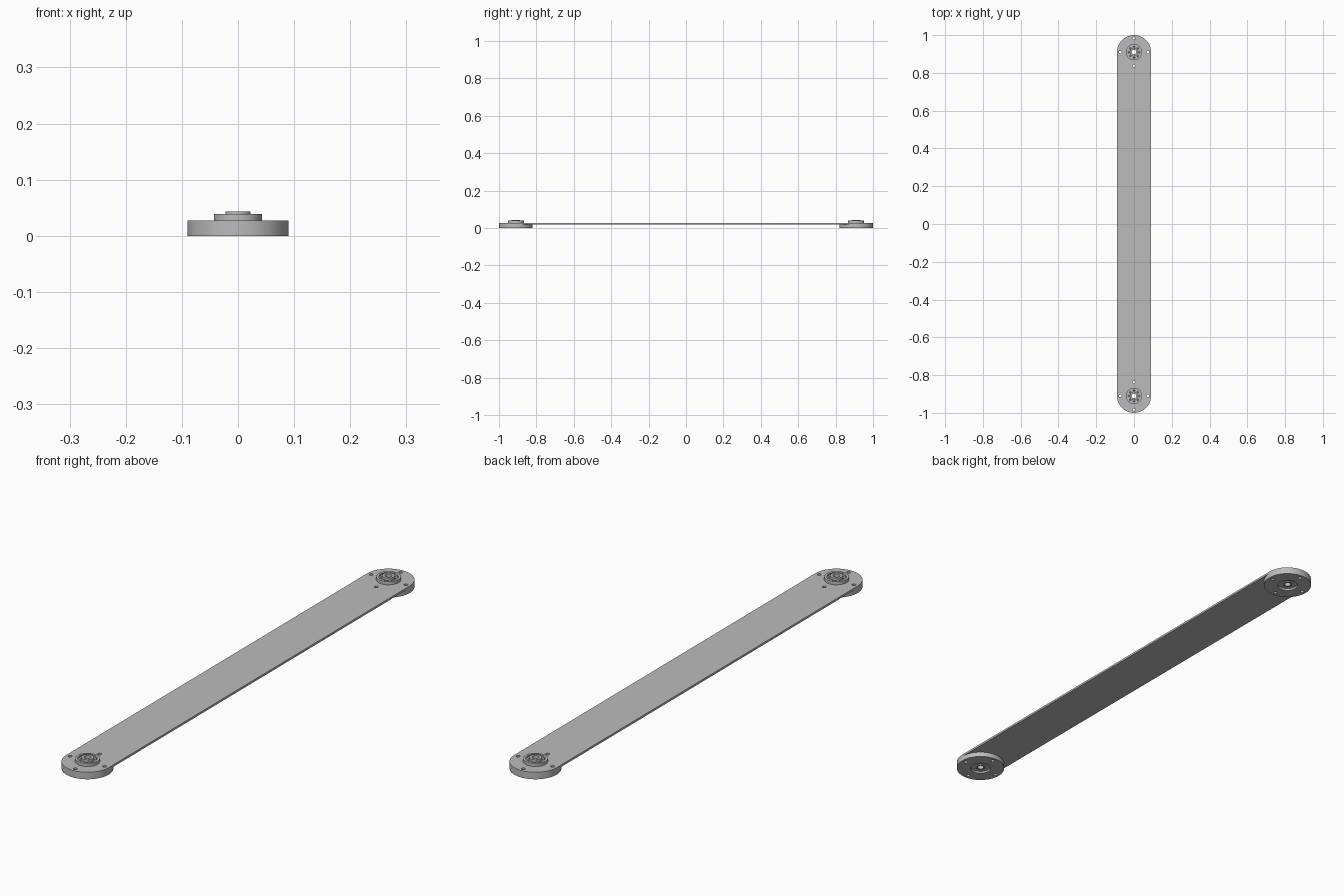
import bpy, bmesh
from math import sin, cos, pi, radians
from mathutils import Matrix, Vector

cube = bpy.data.objects.get("Cube")
if cube:
    bpy.data.objects.remove(cube)

R = 0.09            # end radius
C = 1 - R           # pivot distance from the centre
Z_PLATE, Z_TOP = 0.019, 0.027

steel = bpy.data.materials.new("grey_steel")
steel.use_nodes = True
steel.diffuse_color = (0.5, 0.5, 0.5, 1)
steel.node_tree.nodes["Principled BSDF"].inputs["Base Color"].default_value = (0.5, 0.5, 0.5, 1)


def arc(y, r, n, start=0, sweep=2 * pi):
    return [(r * cos(start + sweep * i / n), y + r * sin(start + sweep * i / n)) for i in range(n)]


def finish(obj):
    obj.data.materials.clear()
    obj.data.materials.append(steel)
    bpy.ops.object.select_all(action="DESELECT")
    obj.select_set(True)
    bpy.context.view_layer.objects.active = obj
    bpy.ops.object.shade_smooth_by_angle(angle=radians(30))


def slab(name, loops, z0, z1):
    """Extrude an outline with holes between two heights."""
    curve = bpy.data.curves.new(name + "_outline", "CURVE")
    curve.dimensions = "2D"
    curve.fill_mode = "BOTH"
    curve.extrude = (z1 - z0) / 2
    for loop in loops:
        s = curve.splines.new("POLY")
        s.points.add(len(loop) - 1)
        for p, (x, y) in zip(s.points, loop):
            p.co = (x, y, 0, 1)
        s.use_cyclic_u = True
    temp = bpy.data.objects.new(name + "_outline", curve)
    mesh = bpy.data.meshes.new_from_object(temp)
    mesh.name = name
    bpy.data.objects.remove(temp)
    mesh.transform(Matrix.Translation((0, 0, (z0 + z1) / 2)))
    bm = bmesh.new()
    bm.from_mesh(mesh)
    bmesh.ops.remove_doubles(bm, verts=bm.verts, dist=1e-5)
    bmesh.ops.recalc_face_normals(bm, faces=bm.faces)
    bm.to_mesh(mesh)
    bm.free()
    obj = bpy.data.objects.new(name, mesh)
    bpy.context.collection.objects.link(obj)
    finish(obj)


def lathe(name, profile, y, n=48):
    """Spin a closed (radius, height) profile about a vertical axis."""
    bm = bmesh.new()
    verts = [bm.verts.new((r, 0, z)) for r, z in profile]
    edges = [bm.edges.new((verts[i - 1], verts[i])) for i in range(len(verts))]
    bmesh.ops.spin(bm, geom=verts + edges, cent=(0, 0, 0), axis=(0, 0, 1),
                   angle=2 * pi, steps=n, use_merge=True)
    bmesh.ops.remove_doubles(bm, verts=bm.verts, dist=1e-5)
    bmesh.ops.recalc_face_normals(bm, faces=bm.faces)
    bmesh.ops.translate(bm, verts=bm.verts, vec=(0, y, 0))
    mesh = bpy.data.meshes.new(name)
    bm.to_mesh(mesh)
    bm.free()
    obj = bpy.data.objects.new(name, mesh)
    bpy.context.collection.objects.link(obj)
    finish(obj)


def openings(y):
    """Bearing seat plus four bolt holes around one pivot."""
    bolts = [arc(y + 0.073 * sin(a), 0.007, 16) for a in (0, pi / 2, pi, -pi / 2)]
    shift = (0.073, 0, -0.073, 0)
    bolts = [[(px + dx, py) for px, py in b] for b, dx in zip(bolts, shift)]
    return [arc(y, 0.038, 48)] + bolts


# Long plate with round ends
outline = arc(C, R, 32, 0, pi) + [(-R, C)] + arc(-C, R, 32, pi, pi) + [(R, -C)]
slab("link_plate", [outline] + openings(C) + openings(-C), Z_PLATE, Z_TOP)

# Round flange, bearing housing, bearing ring and balls at each end
HOUSING = [(0.038, 0.008), (0.038, 0.027), (0.043, 0.027), (0.043, 0.039),
           (0.034, 0.039), (0.034, 0.033), (0.018, 0.033), (0.018, 0.008)]
SLEEVE = [(0.012, 0.004), (0.012, 0.043), (0.022, 0.043), (0.022, 0.033),
          (0.018, 0.033), (0.018, 0.004)]
for side, y in (("front", -C), ("back", C)):
    slab(side + "_flange", [arc(y, R, 64)] + openings(y), 0, Z_PLATE)
    lathe(side + "_bearing_housing", HOUSING, y)
    lathe(side + "_bearing_sleeve", SLEEVE, y)
    bm = bmesh.new()
    for x, by in arc(y, 0.028, 8):
        bmesh.ops.create_uvsphere(bm, u_segments=12, v_segments=8, radius=0.005,
                                  matrix=Matrix.Translation(Vector((x, by, 0.033))))
    mesh = bpy.data.meshes.new(side + "_bearing_balls")
    bm.to_mesh(mesh)
    bm.free()
    balls = bpy.data.objects.new(mesh.name, mesh)
    bpy.context.collection.objects.link(balls)
    finish(balls)
